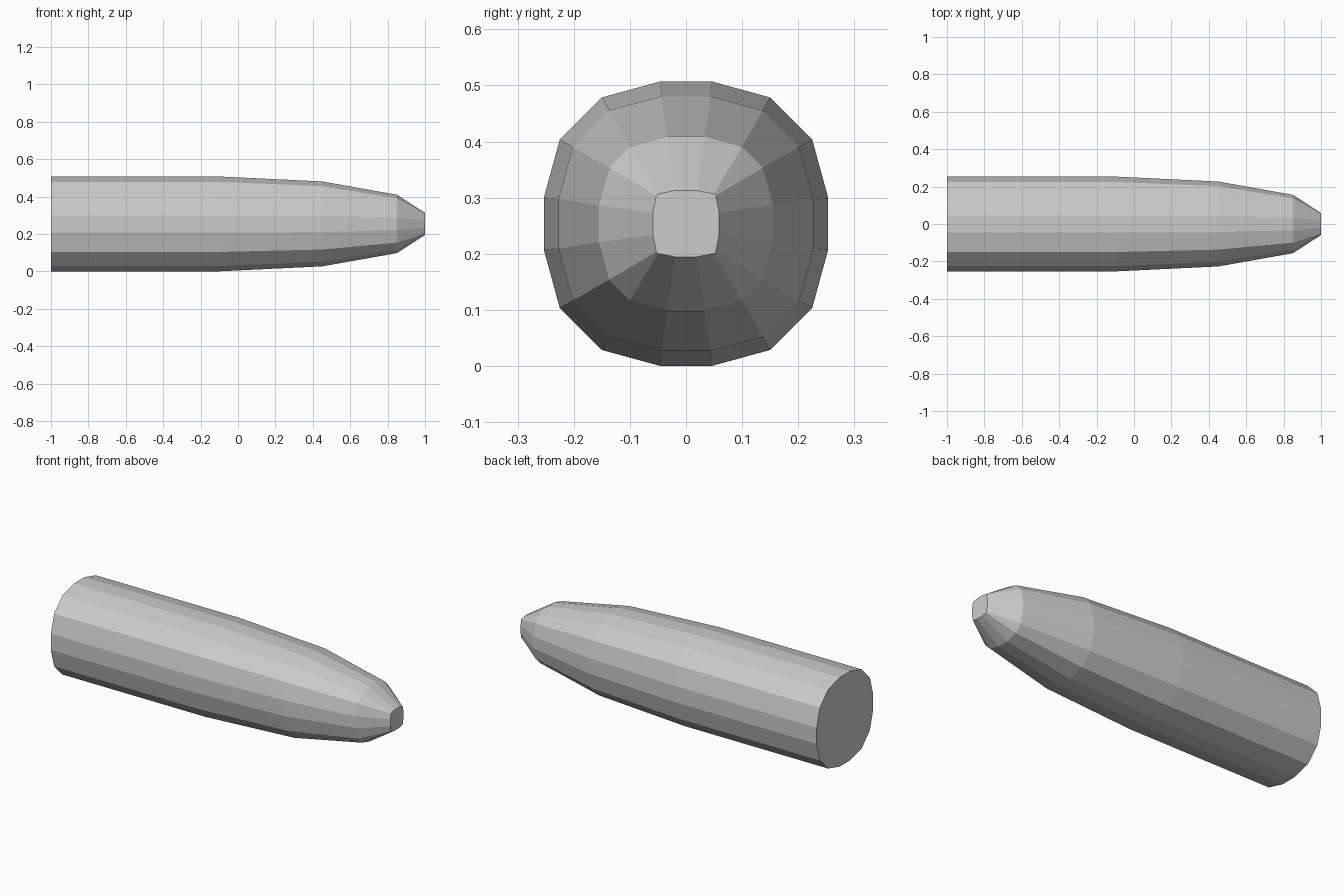
import bpy, bmesh

if "Cube" in bpy.data.objects:
    bpy.data.objects.remove(bpy.data.objects["Cube"])

CENTRE_Z = 0.2535

# Stations along x: two section points (a, b), (c, d) in one octant, mirrored to 16 sides
stations = [
    (-1.00, (0.2535, 0.046), (0.225, 0.150)),
    (-0.10, (0.2535, 0.046), (0.225, 0.150)),
    (0.45, (0.227, 0.044), (0.202, 0.137)),
    (0.85, (0.156, 0.033), (0.137, 0.100)),
    (1.00, (0.059, 0.020), (0.053, 0.050)),
]


def section(p, q):
    """Mirror an octant of the section, then turn it through four quadrants."""
    quad = [p, q, q[::-1], p[::-1]]
    ring = []
    for _ in range(4):
        ring += quad
        quad = [(-z, y) for y, z in quad]
    return ring


# Tapered body lofted through the stations
bm = bmesh.new()
rings = [[bm.verts.new((x, y, CENTRE_Z + z)) for y, z in section(p, q)]
         for x, p, q in stations]
for r0, r1 in zip(rings, rings[1:]):
    for i in range(16):
        j = (i + 1) % 16
        bm.faces.new((r0[i], r0[j], r1[j], r1[i]))

# Flat base and blunt tip
bm.faces.new(rings[0][::-1])
bm.faces.new(rings[-1])
bmesh.ops.recalc_face_normals(bm, faces=bm.faces[:])

mesh = bpy.data.meshes.new("tapered_body")
bm.to_mesh(mesh)
bm.free()
body = bpy.data.objects.new("tapered_body", mesh)
bpy.context.collection.objects.link(body)
